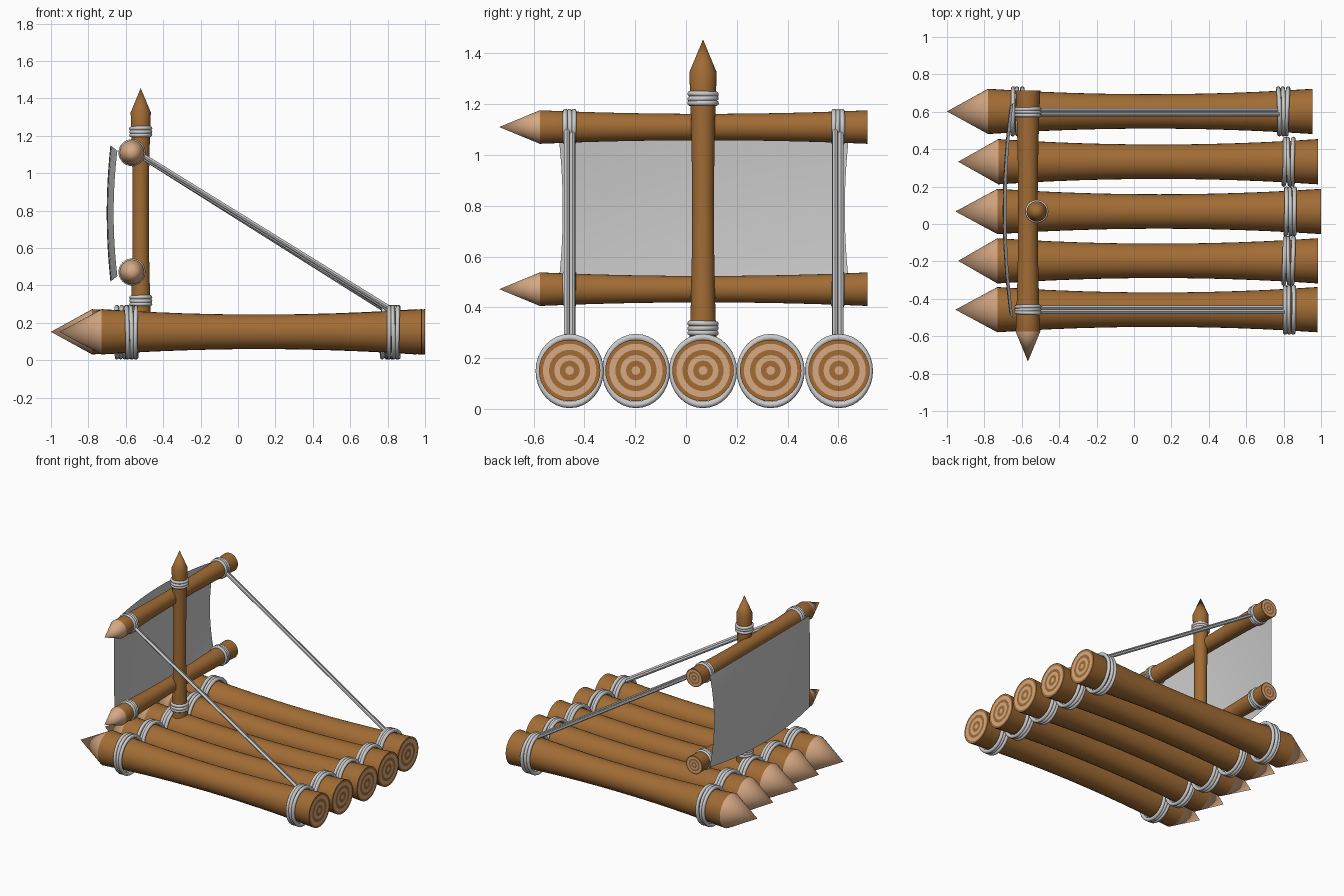
import bpy, bmesh, math, random
from mathutils import Vector

if "Cube" in bpy.data.objects:
    bpy.data.objects.remove(bpy.data.objects["Cube"])

random.seed(4)


def material(name, rgb):
    m = bpy.data.materials.new(name)
    m.diffuse_color = (*rgb, 1)
    m.use_nodes = True
    m.node_tree.nodes["Principled BSDF"].inputs["Base Color"].default_value = m.diffuse_color
    return m


BARK = material("bark", (0.36, 0.15, 0.035))
WOOD = material("cut_wood", (0.68, 0.40, 0.23))


def smooth(ob, angle=30):
    bpy.ops.object.select_all(action='DESELECT')
    ob.select_set(True)
    bpy.context.view_layer.objects.active = ob
    bpy.ops.object.shade_smooth_by_angle(angle=math.radians(angle))


def make(name, bm):
    me = bpy.data.meshes.new(name)
    bm.to_mesh(me)
    bm.free()
    ob = bpy.data.objects.new(name, me)
    bpy.context.collection.objects.link(ob)
    return ob


# Sharpened pole: cone tip, waisted shaft and ringed cut end, revolved on an axis
def pole(name, axis, centre, tip, base, end, r_end, r_mid, tip_mat=1, sides=32):
    prof = [(tip, 0, tip_mat), (base, r_end, 0)]   # (position, radius, material of next band)
    n = 12
    for i in range(1, n + 1):
        u = 2 * i / n - 1
        prof.append((base + (end - base) * i / n, r_mid + (r_end - r_mid) * u * u, 0))
    prof[-1] = (end, r_end, 0)
    for k, f in enumerate((0.87, 0.67, 0.5, 0.32, 0.14)):
        prof.append((end, r_end * f, 1 - k % 2))
    prof.append((end, 0, 0))
    bm = bmesh.new()
    rings = []
    for h, r, _ in prof:
        ring = []
        for j in range(sides if r else 1):
            a = 2 * math.pi * j / sides
            p = (r * math.cos(a), r * math.sin(a), h)
            p = {'X': (p[2], p[0], p[1]), 'Y': (p[1], p[2], p[0]), 'Z': p}[axis]
            ring.append(bm.verts.new(Vector(p) + Vector(centre)))
        rings.append(ring)
    for i in range(len(prof) - 1):
        lo, hi = rings[i], rings[i + 1]
        for j in range(sides):
            k = (j + 1) % sides
            if len(lo) == 1:
                vs = (lo[0], hi[k], hi[j])
            elif len(hi) == 1:
                vs = (lo[j], lo[k], hi[0])
            else:
                vs = (lo[j], lo[k], hi[k], hi[j])
            bm.faces.new(vs).material_index = prof[i][2]
    ob = make(name, bm)
    ob.data.materials.append(BARK)
    ob.data.materials.append(WOOD)
    smooth(ob)


# Three rope turns side by side round a pole
def lashing(name, axis, centre, radius, minor, gap, stretch=1.0, tilt=0.03):
    rot = {'X': (0, math.pi / 2, 0), 'Y': (math.pi / 2, 0, 0), 'Z': (0, 0, 0)}[axis]
    for k in (-1, 0, 1):
        c = Vector(centre)
        c['XYZ'.index(axis)] += k * gap
        r = [a + random.uniform(-tilt, tilt) for a in rot]
        bpy.ops.mesh.primitive_torus_add(location=c, rotation=r, major_radius=radius,
                                         minor_radius=minor, major_segments=32, minor_segments=10)
        ob = bpy.context.object
        ob.name = name
        ob.scale.x = stretch
        smooth(ob, 60)


# Straight rope between two points
def rope(name, a, b, r):
    a, b = Vector(a), Vector(b)
    bpy.ops.mesh.primitive_cylinder_add(vertices=12, radius=r, depth=(b - a).length, location=(a + b) / 2)
    ob = bpy.context.object
    ob.name = name
    ob.rotation_euler = (b - a).to_track_quat('Z', 'Y').to_euler()
    smooth(ob)


# Deck logs: y, tip, cone base, cut end, front lashing, rear lashing
logs = [(-0.458, -0.955, -0.73, 0.98, -0.57, 0.83),
        (-0.197, -0.94, -0.73, 0.985, -0.57, 0.827),
        (0.067, -0.955, -0.73, 1.0, -0.57, 0.835),
        (0.333, -0.94, -0.725, 0.985, -0.57, 0.827),
        (0.602, -1.0, -0.78, 0.955, -0.625, 0.797)]
for y, tip, base, end, front, rear in logs:
    pole("deck_log", 'X', (0, y, 0.152), tip, base, end, 0.121, 0.092)
    for x in (front, rear):
        lashing("log_lashing", 'X', (x, y, 0.15), 0.122, 0.012, 0.0225, 1.09)

# Mast, built upside down so that its point is on top
MX, MY = -0.52, 0.067
pole("mast", 'Z', (MX, MY, 0), 1.455, 1.325, 0.24, 0.054, 0.043, tip_mat=0)
mast = bpy.data.objects["mast"]
mast.data.flip_normals()
for z in (1.222, 0.318):
    lashing("mast_lashing", 'Z', (MX, MY, z), 0.051, 0.011, 0.018)

# Yards with lashings at both ends
for z in (1.11, 0.472):
    pole("yard", 'Y', (-0.567, 0, z), -0.735, -0.575, 0.715, 0.066, 0.052)
    for y in (-0.458, 0.598):
        lashing("yard_lashing", 'Y', (-0.567, y, z), 0.062, 0.010, 0.016)

# Doubled stays from the upper yard back to the rear lashings
for y, x_end in ((-0.458, 0.80), (0.598, 0.775)):
    for s in (-1, 1):
        rope("stay", (-0.51, y + s * 0.011, 1.09 - 0.006 * s),
             (x_end, y + s * 0.011, 0.28 - 0.006 * s), 0.0115)

# Billowed sail with hollow side edges
bm = bmesh.new()
N = 16
grid = []
for i in range(N + 1):
    v = 2 * i / N - 1
    row = []
    for j in range(N + 1):
        u = 2 * j / N - 1
        x = -0.645 - 0.037 * (1 - u * u) - 0.02 * (1 - v * v)
        yy = 0.07 + u * (0.555 + 0.022 * v * v)
        z = 0.785 + v * (0.335 + 0.03 * (1 - u * u))
        row.append(bm.verts.new((x, yy, z)))
    grid.append(row)
for i in range(N):
    for j in range(N):
        bm.faces.new((grid[i][j], grid[i + 1][j], grid[i + 1][j + 1], grid[i][j + 1]))
smooth(make("sail", bm))
